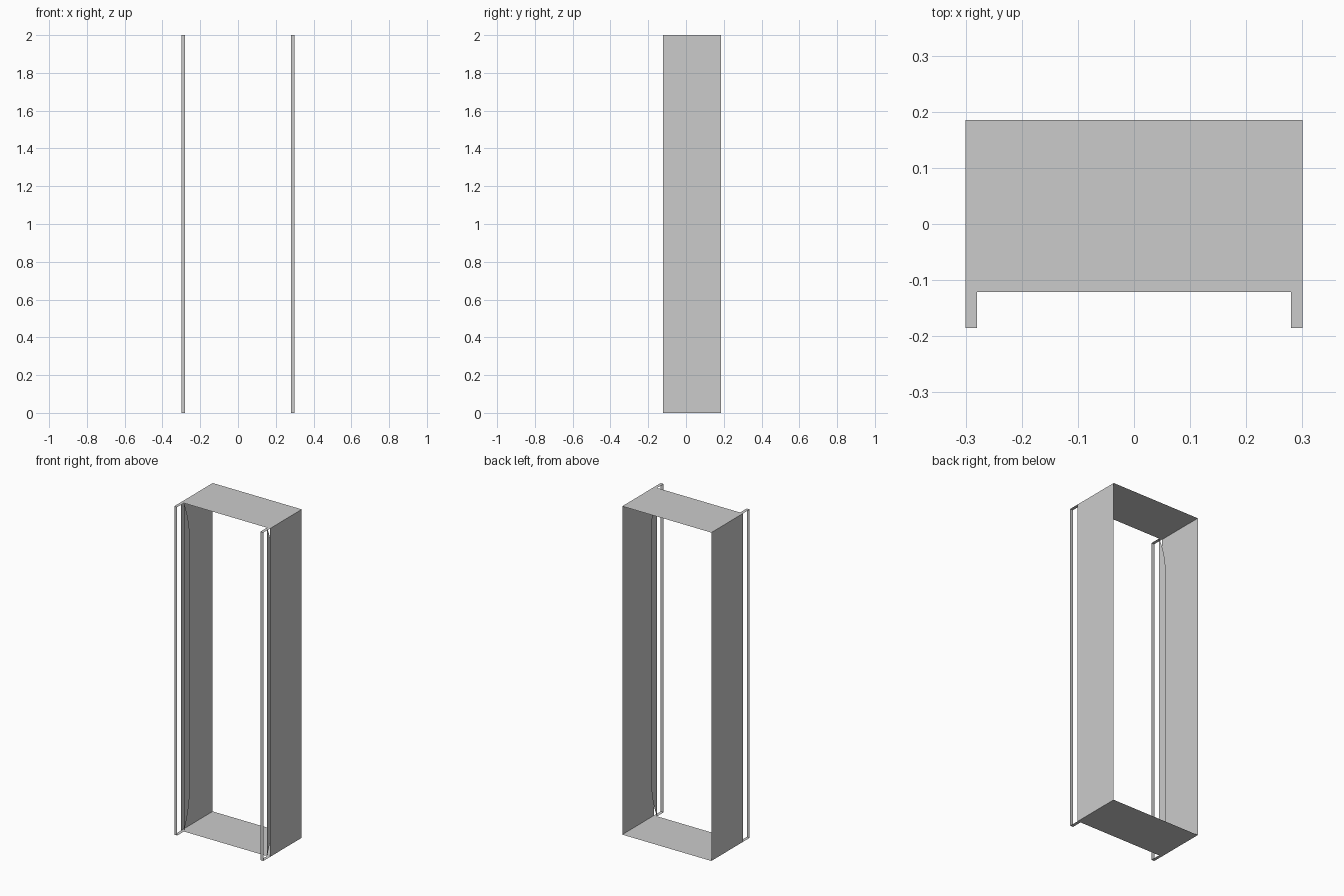
import bpy

if "Cube" in bpy.data.objects:
    bpy.data.objects.remove(bpy.data.objects["Cube"])

W, H = 0.30, 2.0            # half width, height
BACK, MID, FRONT = 0.185, -0.121, -0.185
INNER = 0.28                # inner x of the front rails
BULGE, RISE, STEPS = 0.056, 0.24, 8


def sheet(name, faces):
    """Open thin surface from a list of polygons, welded where they meet."""
    verts, polys = [], []
    for f in faces:
        ids = []
        for p in f:
            if p not in verts:
                verts.append(p)
            ids.append(verts.index(p))
        polys.append(ids)
    me = bpy.data.meshes.new(name)
    me.from_pydata(verts, [], polys)
    ob = bpy.data.objects.new(name, me)
    bpy.context.collection.objects.link(ob)
    return ob


def mirror_x(ob):
    ob.modifiers.new("mirror", 'MIRROR').use_axis[0] = True
    return ob


def flat(x0, x1, y0, y1, z):
    return [(x0, y0, z), (x1, y0, z), (x1, y1, z), (x0, y1, z)]


# Main frame: open-fronted and open-backed box of thin panels
mirror_x(sheet("side_panel", [[(W, MID, 0), (W, BACK, 0), (W, BACK, H), (W, MID, H)]]))
sheet("top_panel", [flat(-W, W, MID, BACK, H)])
sheet("bottom_panel", [flat(-W, W, MID, BACK, 0)[::-1]])

# Narrow front rail with short flaps returning to the frame
mirror_x(sheet("front_rail", [
    [(INNER, FRONT, 0), (W, FRONT, 0), (W, FRONT, H), (INNER, FRONT, H)],
    flat(INNER, W, FRONT, MID, H),
    flat(INNER, W, FRONT, MID, 0)[::-1],
]))

# Inner lining: slim sheet with straight front edge and back edge bowed at the ends
bow = [(MID + BULGE * (1 - (1 - i / STEPS) ** 2), RISE * i / STEPS) for i in range(STEPS + 1)]
outline = [(INNER, y, z) for y, z in bow] + [(INNER, y, H - z) for y, z in reversed(bow)]
mirror_x(sheet("inner_lining", [outline[::-1]]))
